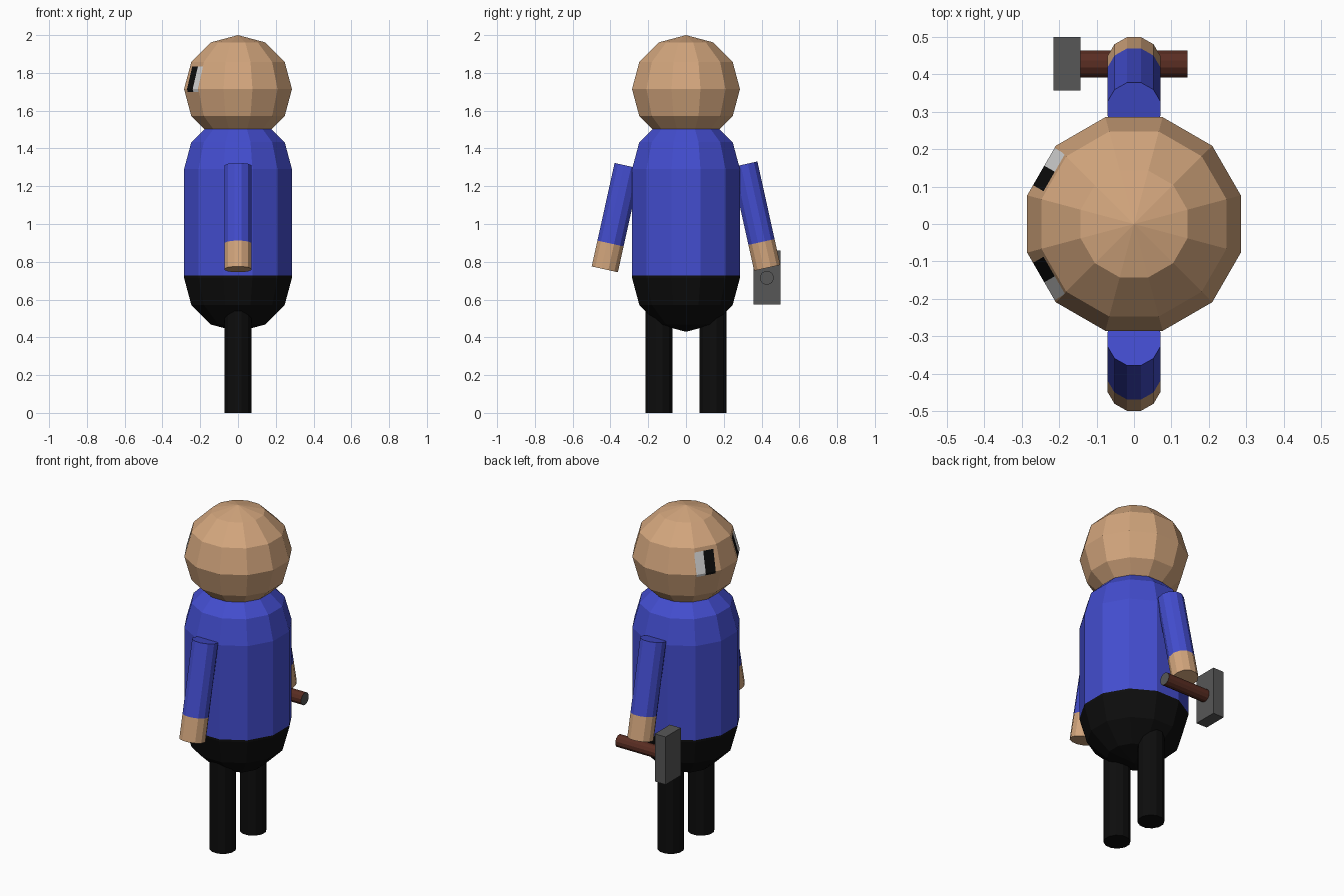
import bpy, bmesh, math
from mathutils import Matrix, Vector

if "Cube" in bpy.data.objects:
    bpy.data.objects.remove(bpy.data.objects["Cube"])

SIDES = 12
R = 0.2957      # horizontal radius of head and body
H = 0.2857      # height of each dome


def material(name, rgb):
    m = bpy.data.materials.new(name)
    m.diffuse_color = (*rgb, 1)
    m.use_nodes = True
    m.node_tree.nodes["Principled BSDF"].inputs["Base Color"].default_value = m.diffuse_color
    return m


skin = material("skin", (0.65, 0.38, 0.205))
blue = material("shirt_blue", (0.056, 0.074, 0.62))
black = material("black", (0.004, 0.004, 0.004))
white = material("eye_white", (0.72, 0.72, 0.72))
brown = material("handle_brown", (0.1, 0.026, 0.016))
grey = material("metal_grey", (0.095, 0.095, 0.095))


def lathe(profile):
    """Twelve-sided solid of revolution from (radius, z) points, bottom to top."""
    bm = bmesh.new()
    rings = []
    for r, z in profile:
        if r < 1e-5:
            rings.append([bm.verts.new((0, 0, z))] * SIDES)
        else:
            angles = [math.radians(15 + 360 * i / SIDES) for i in range(SIDES)]
            rings.append([bm.verts.new((r * math.cos(a), r * math.sin(a), z)) for a in angles])
    for low, high in zip(rings, rings[1:]):
        for i in range(SIDES):
            j = (i + 1) % SIDES
            corners = [low[i], low[j], high[j], high[i]]
            bm.faces.new(list(dict.fromkeys(corners)))
    if profile[0][0] > 0:
        bm.faces.new(rings[0][::-1])
    if profile[-1][0] > 0:
        bm.faces.new(rings[-1])
    bm.normal_update()
    return bm


def finish(bm, name, mats, rule=None, matrix=None):
    if rule:
        for f in bm.faces:
            f.material_index = rule(f)
    if matrix:
        bm.transform(matrix)
    mesh = bpy.data.meshes.new(name)
    bm.to_mesh(mesh)
    bm.free()
    for m in mats:
        mesh.materials.append(m)
    ob = bpy.data.objects.new(name, mesh)
    bpy.context.collection.objects.link(ob)
    return ob


def dome(center, start, end):
    """Profile points on a dome between two latitudes, in 30 degree steps."""
    return [(R * math.cos(math.radians(a)), center + H * math.sin(math.radians(a)))
            if abs(a) < 90 else (0, center + math.copysign(H, a))
            for a in range(start, end + 1, 30)]


# Body: capsule with shirt above the waist and trousers below
body = lathe(dome(0.715, -90, 0) + [(R, 0.727)] + dome(1.29, 0, 90))
finish(body, "body", [blue, black], lambda f: int(f.calc_center_median().z < 0.727))

# Head: eyes are cut into the side faces that look diagonally forward (-x)
HEAD_Z = 1.7143
EYE_LOW, EYE_HIGH = 1.70, 1.835
EYE_IN, EYE_MID, EYE_OUT = -0.045, 0.015, 0.07
head = lathe(dome(HEAD_Z, -90, 90))


def eye_axes(side):
    out = Vector((-math.cos(math.radians(30)), side * 0.5, 0))
    along = Vector((0.5, side * math.cos(math.radians(30)), 0))
    return out, along


def on_eye_face(f, side):
    c = f.calc_center_median()
    out, along = eye_axes(side)
    return c.dot(out) > 0.2 and abs(c.dot(along)) < 0.07 and abs(c.z - HEAD_Z) < 0.143


for side in (1, -1):
    out, along = eye_axes(side)
    cuts = [(along * t, along) for t in (EYE_IN, EYE_MID, EYE_OUT)]
    cuts += [(Vector((0, 0, z)), Vector((0, 0, 1))) for z in (EYE_LOW, EYE_HIGH)]
    for co, no in cuts:
        faces = [f for f in head.faces if on_eye_face(f, side)]
        edges = {e for f in faces for e in f.edges}
        verts = {v for f in faces for v in f.verts}
        bmesh.ops.bisect_plane(head, geom=[*faces, *edges, *verts], plane_co=co, plane_no=no)


def head_color(f):
    c = f.calc_center_median()
    for side in (1, -1):
        out, along = eye_axes(side)
        t = c.dot(along)
        if c.dot(out) > 0.2 and EYE_LOW < c.z < EYE_HIGH and EYE_IN < t < EYE_OUT:
            return 1 if t < EYE_MID else 2
    return 0


finish(head, "head", [skin, black, white], head_color)

# Arms with hands, and legs
LIMB = 0.0735
for side, label in ((1, "left"), (-1, "right")):
    arm = lathe([(LIMB, 0), (LIMB, 0.14), (LIMB, 0.561)])
    lift = 0.008 if side > 0 else 0
    place = Matrix.Translation((0, side * 0.43, 0.76 + lift)) @ Matrix.Rotation(side * math.radians(12.5), 4, 'X')
    finish(arm, label + "_arm", [blue, skin], lambda f: int(f.calc_center_median().z < 0.139), place)
    leg = lathe([(LIMB, 0), (LIMB, 0.57)])
    finish(leg, label + "_leg", [black], None, Matrix.Translation((0, side * 0.143, 0)))

# Hammer: handle along x with a metal end, block head at the front
handle = lathe([(0.037, -0.15), (0.037, 0.143)])
finish(handle, "hammer_handle", [brown, grey], lambda f: int(abs(f.normal.z) > 0.9),
       Matrix.Translation((0, 0.428, 0.715)) @ Matrix.Rotation(math.radians(90), 4, 'Y'))
block = bmesh.new()
bmesh.ops.create_cube(block, size=1)
finish(block, "hammer_head", [grey], None,
       Matrix.Translation((-0.179, 0.428, 0.717)) @ Matrix.Diagonal((0.072, 0.143, 0.285, 1)))
